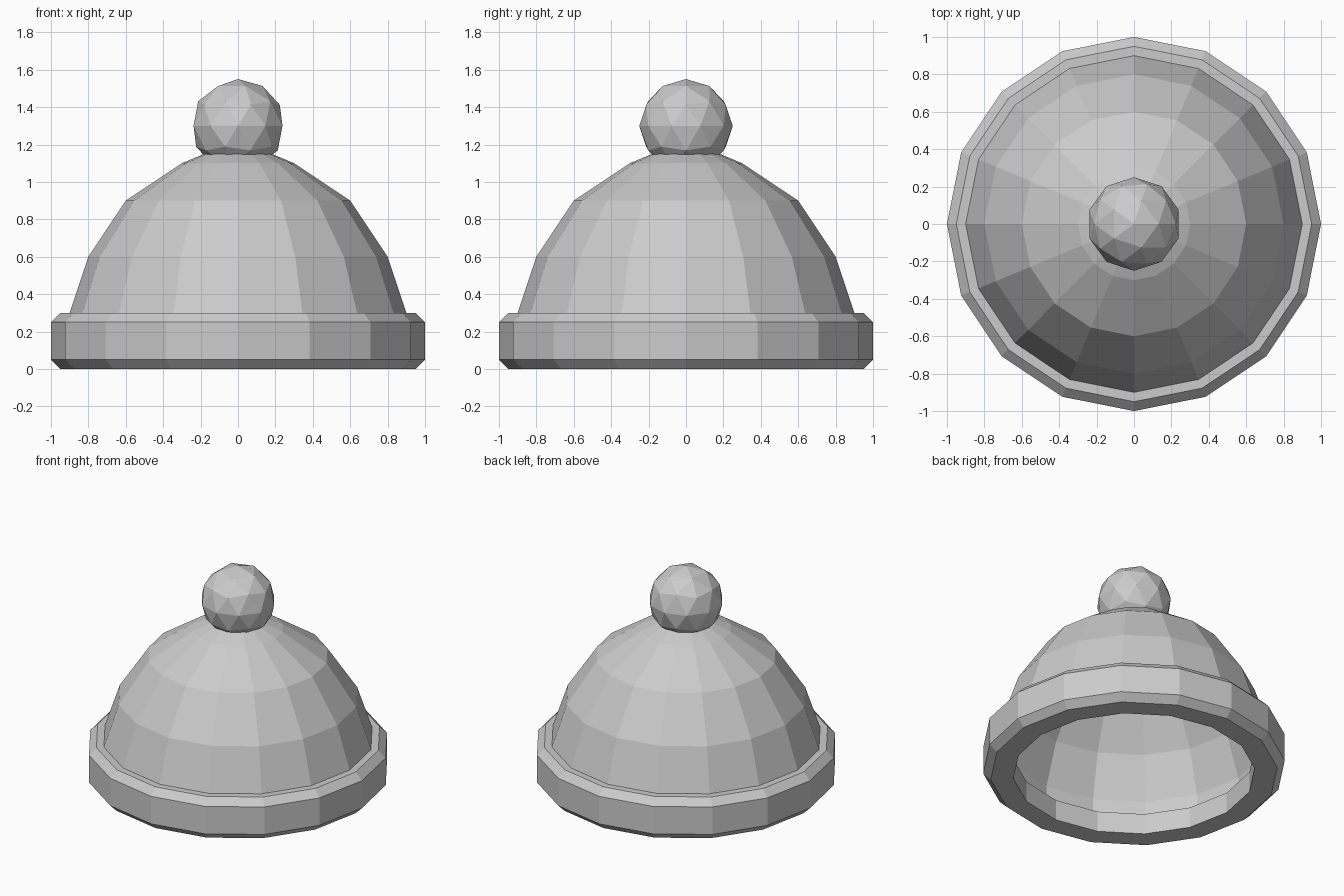
import bpy, bmesh
from math import cos, sin, tau

if "Cube" in bpy.data.objects:
    bpy.data.objects.remove(bpy.data.objects["Cube"])

SIDES = 16


def lathe(name, profile, closed=False, cap=False):
    """Turn (radius, z) points around z into a flat-shaded object."""
    bm = bmesh.new()
    rings = [[bm.verts.new((r * cos(tau * i / SIDES), r * sin(tau * i / SIDES), z))
              for i in range(SIDES)] for r, z in profile]
    pairs = list(zip(rings, rings[1:]))
    if closed:
        pairs.append((rings[-1], rings[0]))
    for a, b in pairs:
        for i in range(SIDES):
            j = (i + 1) % SIDES
            bm.faces.new((a[i], a[j], b[j], b[i]))
    if cap:
        bm.faces.new(rings[-1])
    if closed:
        bmesh.ops.recalc_face_normals(bm, faces=bm.faces)
    mesh = bpy.data.meshes.new(name)
    bm.to_mesh(mesh)
    bm.free()
    obj = bpy.data.objects.new(name, mesh)
    bpy.context.collection.objects.link(obj)
    return obj


# Folded brim with chamfered outer edges and an inner lip
lathe("brim", [(0.8, 0), (0.95, 0), (1, 0.05), (1, 0.25),
               (0.95, 0.3), (0.9, 0.3), (0.9, 0.2), (0.8, 0.15)], closed=True)

# Hollow crown
lathe("crown", [(0.9, 0.3), (0.8, 0.6), (0.6, 0.9), (0.3, 1.1), (0.18, 1.15)], cap=True)

# Bobble on top
bpy.ops.mesh.primitive_ico_sphere_add(subdivisions=2, radius=0.25, location=(0, 0, 1.3))
bpy.context.object.name = "bobble"
